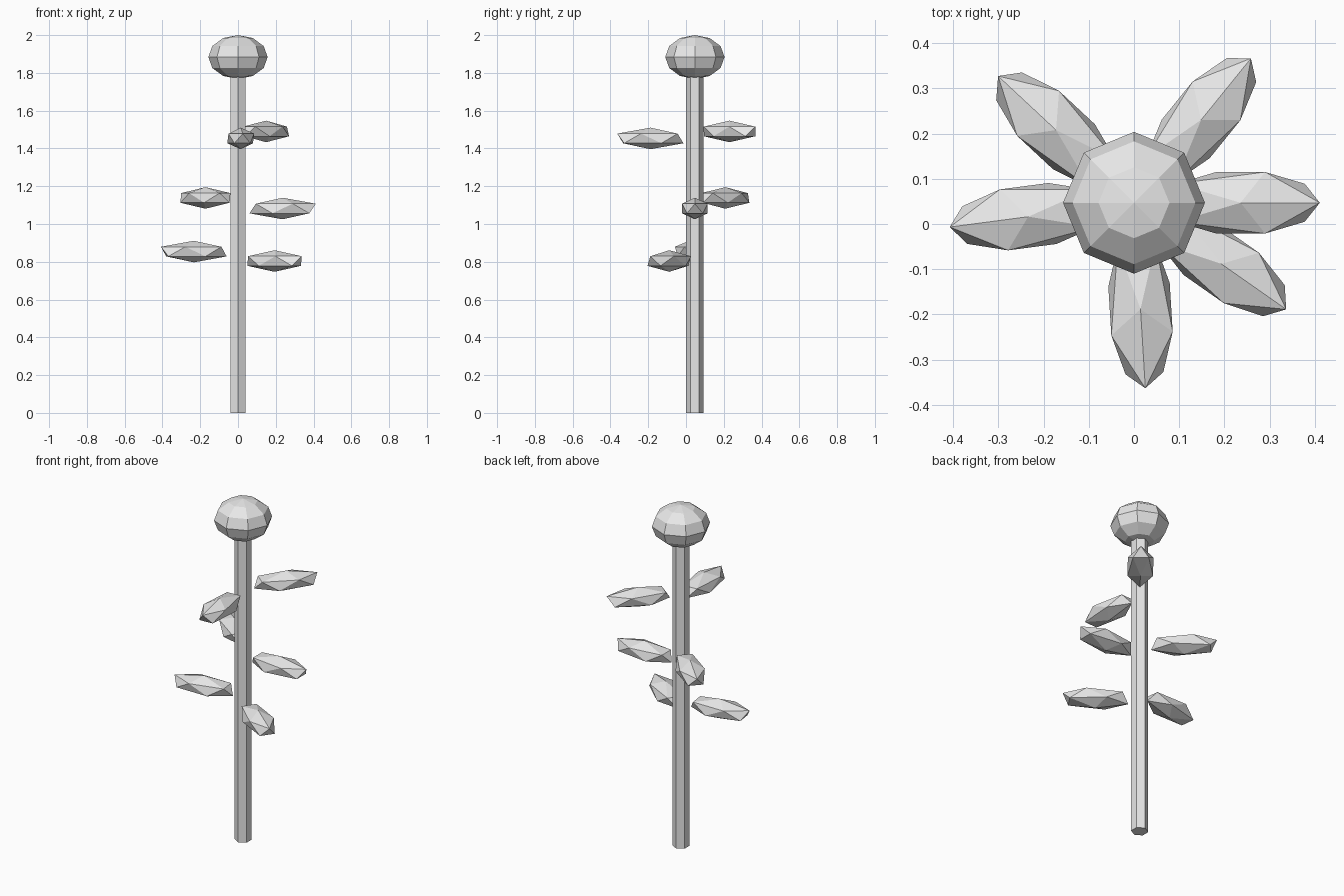
import bpy
from math import radians, cos, sin

cube = bpy.data.objects.get("Cube")
if cube:
    bpy.data.objects.remove(cube, do_unlink=True)

AXIS_Y = 0.047  # the stem stands slightly behind the middle

# One plain grey for the whole plant
grey = bpy.data.materials.new("light_grey")
grey.use_nodes = True
COLOUR = (0.8, 0.8, 0.8, 1)
grey.diffuse_color = COLOUR
for node in grey.node_tree.nodes:
    if node.type == 'BSDF_PRINCIPLED':
        node.inputs["Base Color"].default_value = COLOUR


def finish(name, scale=(1, 1, 1)):
    """Name, size, flat-shade and colour the newly added primitive."""
    ob = bpy.context.object
    ob.name = name
    ob.scale = scale
    ob.data.materials.append(grey)
    bpy.ops.object.shade_flat()
    return ob


# Six-sided stem
HEIGHT = 1.8
bpy.ops.mesh.primitive_cylinder_add(vertices=6, radius=0.046, depth=HEIGHT,
                                    location=(0, AXIS_Y, HEIGHT / 2))
finish("stem")

# Flattened faceted flower head
bpy.ops.mesh.primitive_uv_sphere_add(segments=8, ring_count=6, radius=1,
                                     location=(0, AXIS_Y, 1.884))
finish("flower_head", (0.157, 0.157, 0.116))

# Faceted leaves around the stem: heading in degrees, height
LEAVES = [(-35, 0.804), (187.5, 0.854), (0, 1.082),
          (137, 1.138), (-86.5, 1.453), (51, 1.49)]
REACH = 0.236
for i, (heading, z) in enumerate(LEAVES, 1):
    a = radians(heading)
    bpy.ops.mesh.primitive_ico_sphere_add(
        subdivisions=1, radius=1, rotation=(0, 0, a),
        location=(REACH * cos(a), AXIS_Y + REACH * sin(a), z))
    finish(f"leaf_{i}", (0.196, 0.08, 0.057))
